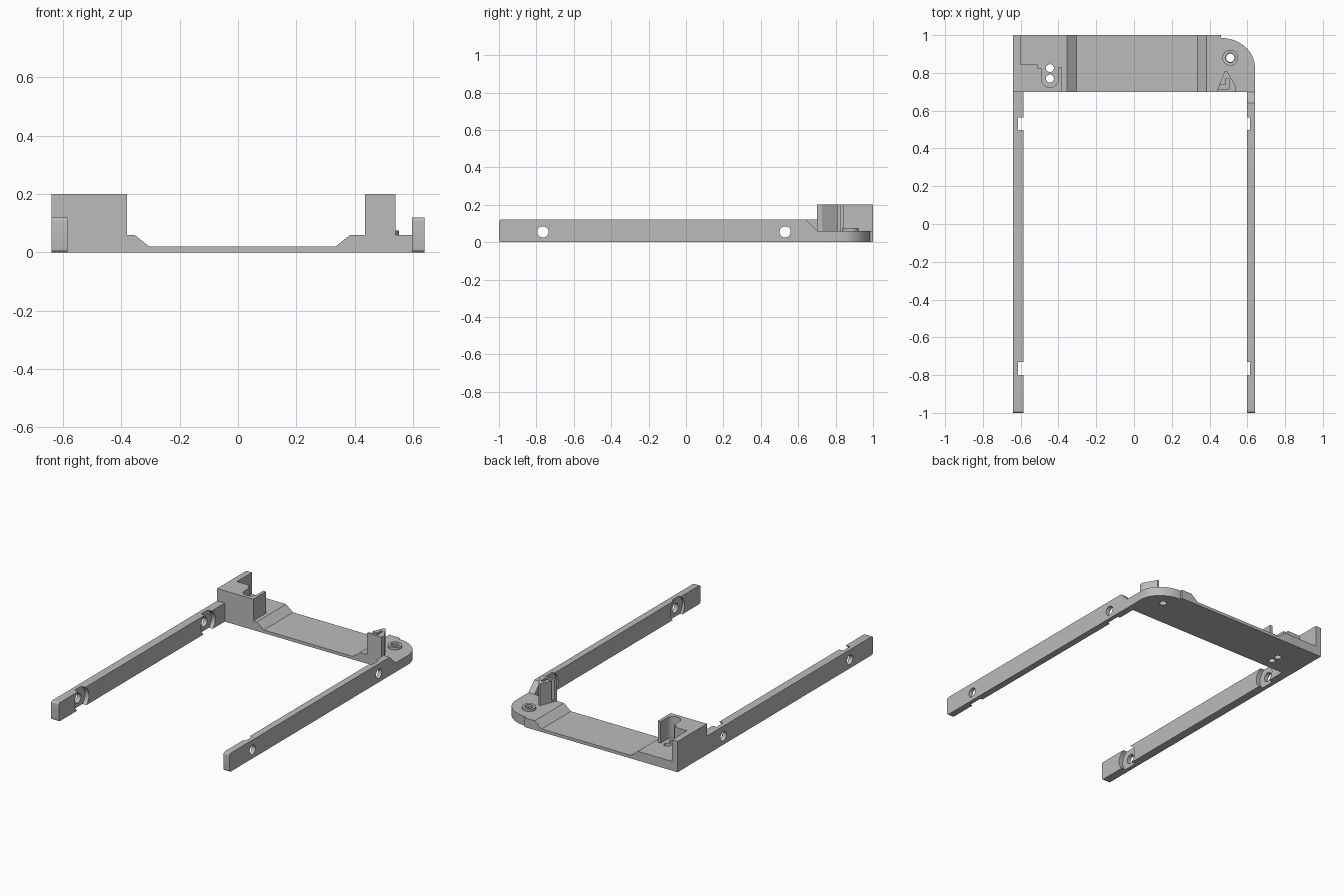
import bpy, bmesh
from math import sin, cos, pi
from mathutils import Vector

cube = bpy.data.objects.get("Cube")
if cube:
    bpy.data.objects.remove(cube, do_unlink=True)

grey = bpy.data.materials.new("plain grey")
grey.use_nodes = True
tone = (0.5, 0.5, 0.5, 1)
grey.diffuse_color = tone
grey.node_tree.nodes["Principled BSDF"].inputs["Base Color"].default_value = tone


def prism(name, outline, axis, low, high):
    """Extrude a 2D outline along an axis; outline holds the other two coordinates."""
    def place(p, d):
        return {"x": (d, p[0], p[1]), "y": (p[0], d, p[1]), "z": (p[0], p[1], d)}[axis]
    bm = bmesh.new()
    face = bm.faces.new([bm.verts.new(place(p, low)) for p in outline])
    move = Vector(place((0, 0), high - low))
    ext = bmesh.ops.extrude_face_region(bm, geom=[face])
    bmesh.ops.translate(bm, vec=move, verts=[v for v in ext["geom"] if isinstance(v, bmesh.types.BMVert)])
    bmesh.ops.recalc_face_normals(bm, faces=bm.faces)
    mesh = bpy.data.meshes.new(name)
    bm.to_mesh(mesh)
    bm.free()
    mesh.materials.append(grey)
    obj = bpy.data.objects.new(name, mesh)
    bpy.context.collection.objects.link(obj)
    return obj


def arc(cx, cy, rx, ry, start, end, n):
    return [(cx + rx * cos(start + (end - start) * i / n),
             cy + ry * sin(start + (end - start) * i / n)) for i in range(n + 1)]


def circle(cx, cy, r, n=32):
    return arc(cx, cy, r, r, 0, 2 * pi, n)[:-1]


def rect(a0, b0, a1, b1):
    return [(a0, b0), (a1, b0), (a1, b1), (a0, b1)]


def cut(obj, cutter, operation="DIFFERENCE"):
    """Apply a boolean and remove its helper."""
    mod = obj.modifiers.new("cut", "BOOLEAN")
    mod.operation, mod.solver, mod.object = operation, "EXACT", cutter
    bpy.context.view_layer.objects.active = obj
    bpy.ops.object.modifier_apply(modifier=mod.name)
    bpy.data.objects.remove(cutter, do_unlink=True)


def smooth(obj):
    bpy.ops.object.select_all(action="DESELECT")
    obj.select_set(True)
    bpy.context.view_layer.objects.active = obj
    bpy.ops.object.shade_smooth_by_angle()


# Cross plate: stepped profile trimmed to the rounded corner
plate = prism("cross_plate", [(-0.64, 0), (0.64, 0), (0.64, 0.06), (0.385, 0.06), (0.335, 0.02),
                              (-0.305, 0.02), (-0.355, 0.06), (-0.64, 0.06)], "y", 0.7, 1)
corner = arc(0.46, 0.83, 0.18, 0.155, 0, pi / 2, 16)
trim = prism("trim", [(-0.7, 0.6), (0.64, 0.6)] + corner + [(0.46, 1.1), (-0.7, 1.1)], "z", -0.1, 0.3)
cut(plate, trim, "INTERSECT")

# Screw seat
cut(plate, prism("hole", circle(0.51, 0.88, 0.022), "z", -0.1, 0.3))
seat = prism("screw_seat", circle(0.51, 0.88, 0.042), "z", 0.055, 0.075)
cut(seat, prism("hole", circle(0.51, 0.88, 0.025), "z", 0, 0.3))
smooth(seat)

# Corner block with rear wall and round-ended pocket
block = prism("corner_block", [(-0.64, 0.7), (-0.38, 0.7), (-0.38, 0.845), (-0.6, 0.845),
                               (-0.6, 1), (-0.64, 1)], "z", 0.06, 0.2)
pocket = [(-0.4, 0.83)] + arc(-0.445, 0.767, 0.045, 0.045, 0, -pi, 16) + [
    (-0.49, 0.825), (-0.51, 0.825), (-0.51, 0.9), (-0.37, 0.9), (-0.37, 0.83)]
cut(block, prism("pocket", pocket, "z", 0.05, 0.3))
for y in (0.77, 0.825):
    cut(plate, prism("hole", circle(-0.445, y, 0.021), "z", -0.1, 0.3))
smooth(block)
smooth(plate)

# Wedge clip with hooked slot
clip = prism("wedge_clip", [(0.436, 0.7), (0.54, 0.7), (0.54, 0.728), (0.492, 0.81), (0.48, 0.81)],
             "z", 0.06, 0.2)
cut(clip, prism("slot", [(0.43, 0.716), (0.502, 0.716), (0.502, 0.77), (0.485, 0.77),
                         (0.485, 0.735), (0.43, 0.735)], "z", 0.07, 0.3))


# Side arms with rounded front ends, screw holes and inner counterbores
def arm(name, outer, inner, ramped):
    r = 0.012
    end = arc(-1 + r, 0.12 - r, r, r, pi / 2, pi, 5) + arc(-1 + r, r, r, r, pi, 1.5 * pi, 5)
    tail = [(0.7, 0), (0.7, 0.06), (0.64, 0.12)] if ramped else [(0.7, 0), (0.7, 0.12)]
    obj = prism(name, end + tail, "x", min(outer, inner), max(outer, inner))
    side = 1 if outer > 0 else -1
    shelf = outer - side * 0.027
    beyond = inner - side * 0.05
    for y in (-0.765, 0.53):
        cut(obj, prism("hole", circle(y, 0.055, 0.03), "x", min(outer, inner) - 0.1, max(outer, inner) + 0.1))
        cut(obj, prism("bore", circle(y, 0.055, 0.073, 40), "x", min(shelf, beyond), max(shelf, beyond)))
    smooth(obj)


arm("right_arm", -0.64, -0.585, False)
arm("left_arm", 0.64, 0.597, True)
